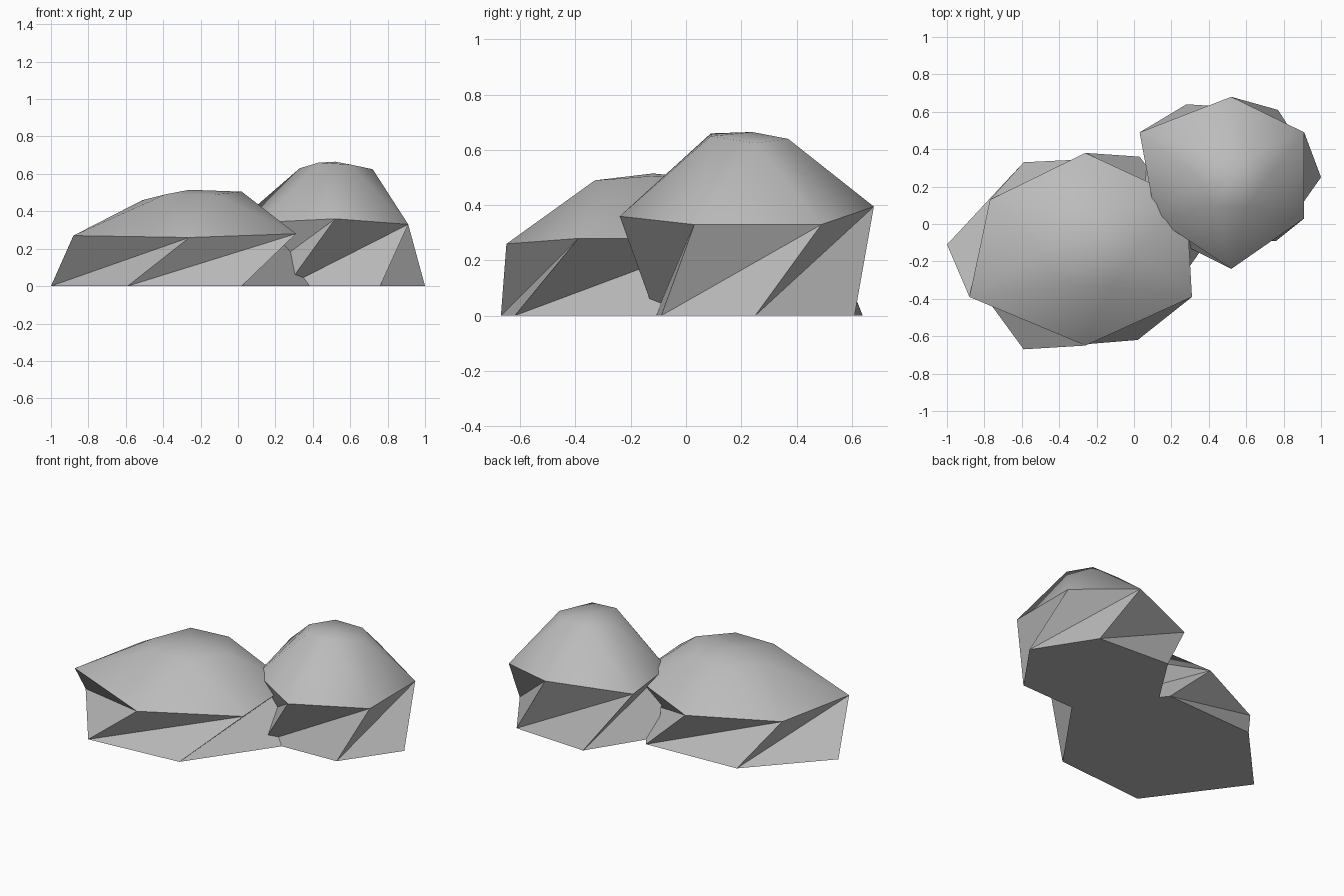
import bpy, bmesh

if "Cube" in bpy.data.objects:
    bpy.data.objects.remove(bpy.data.objects["Cube"])

stone = bpy.data.materials.new("grey stone")
stone.diffuse_color = (0.5, 0.5, 0.5, 1)
stone.use_nodes = True
stone.node_tree.nodes["Principled BSDF"].inputs["Base Color"].default_value = stone.diffuse_color


def rock(name, base, waist, crown, peak):
    """Three six-sided rings; the waist sits 30 degrees round from the base and crown."""
    bm = bmesh.new()
    b = [bm.verts.new((x, y, 0)) for x, y in base]
    w = [bm.verts.new(p) for p in waist]
    t = [bm.verts.new(p) for p in crown]
    top = bm.verts.new(peak)
    for i in range(6):
        j = (i + 1) % 6
        bm.faces.new((b[i], b[j], w[j]))      # lower flank
        bm.faces.new((b[i], w[j], w[i]))      # undercut
        bm.faces.new((w[i], w[j], t[j]))      # upper flank
        bm.faces.new((w[i], t[j], t[i]))
        bm.faces.new((t[i], t[j], top))       # crown
    bm.faces.new(b[::-1])                     # flat underside
    bmesh.ops.recalc_face_normals(bm, faces=bm.faces)
    me = bpy.data.meshes.new(name)
    bm.to_mesh(me)
    bm.free()
    me.materials.append(stone)
    ob = bpy.data.objects.new(name, me)
    bpy.context.collection.objects.link(ob)
    bpy.ops.object.select_all(action='DESELECT')
    ob.select_set(True)
    bpy.context.view_layer.objects.active = ob
    bpy.ops.object.shade_smooth_by_angle(angle=0.7)


# Rings run counter-clockwise, starting at the left
rock("wide_rock",
     [(-1, -.11), (-.59, -.67), (.02, -.62), (.38, -.11), (.03, .36), (-.59, .33)],
     [(-.88, -.39, .27), (-.26, -.65, .26), (.31, -.39, .28),
      (.28, .13, .28), (-.26, .38, .27), (-.77, .13, .27)],
     [(-.51, -.13, .46), (-.39, -.33, .49), (-.12, -.33, .49),
      (.02, -.13, .505), (-.12, .08, .495), (-.39, .08, .48)],
     (-.26, -.12, .515))

rock("tall_rock",
     [(.03, .25), (.26, -.11), (.76, -.09), (1, .25), (.77, .61), (.28, .64)],
     [(.115, .03, .34), (.52, -.24, .36), (.91, .03, .33),
      (.91, .49, .33), (.52, .68, .395), (.03, .49, .37)],
     [(.33, .25, .63), (.43, .09, .66), (.60, .09, .65),
      (.72, .25, .625), (.62, .37, .64), (.43, .37, .64)],
     (.52, .24, .665))
